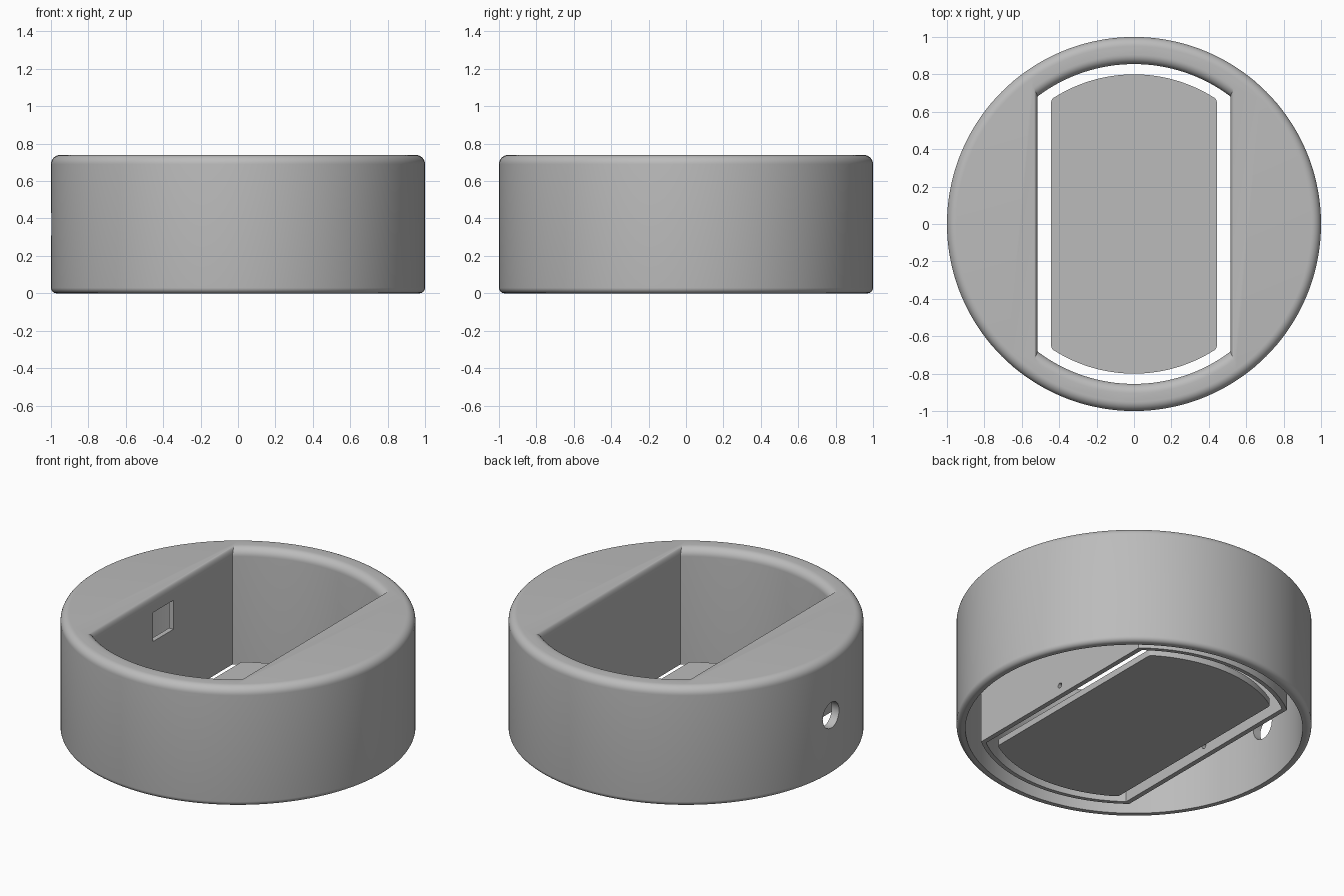
import bpy, bmesh, math

if "Cube" in bpy.data.objects:
    bpy.data.objects.remove(bpy.data.objects["Cube"])

grey = bpy.data.materials.new("plain grey")
grey.diffuse_color = (0.5, 0.5, 0.5, 1)
grey.use_nodes = True
grey.node_tree.nodes["Principled BSDF"].inputs["Base Color"].default_value = grey.diffuse_color


def finish(name, bm):
    bmesh.ops.recalc_face_normals(bm, faces=bm.faces)
    me = bpy.data.meshes.new(name)
    bm.to_mesh(me)
    bm.free()
    me.materials.append(grey)
    ob = bpy.data.objects.new(name, me)
    bpy.context.collection.objects.link(ob)
    return ob


def loft(name, loops):
    """Closed solid through stacked outlines with equal point counts."""
    bm = bmesh.new()
    rings = [[bm.verts.new(p) for p in loop] for loop in loops]
    n = len(rings[0])
    for a, b in zip(rings, rings[1:]):
        for i in range(n):
            j = (i + 1) % n
            bm.faces.new((a[i], a[j], b[j], b[i]))
    bm.faces.new(rings[0])
    bm.faces.new(rings[-1])
    return finish(name, bm)


def circle(r, z, n=144):
    return [(r * math.cos(2 * math.pi * i / n), r * math.sin(2 * math.pi * i / n), z)
            for i in range(n)]


def slot(hx, r, z, n=32):
    """Outline with straight sides at x = +-hx and arc ends of radius r."""
    a0 = math.acos(hx / r)
    half = [a0 + (math.pi - 2 * a0) * i / n for i in range(n + 1)]
    return [(r * math.cos(a + s), r * math.sin(a + s), z)
            for s in (0, math.pi) for a in half]


def box(name, x, y, z, sx, sy, sz):
    return loft(name, [[(x + i * sx, y + j * sy, z + k * sz)
                        for i, j in ((-1, -1), (1, -1), (1, 1), (-1, 1))] for k in (-1, 1)])


def tube_x(name, x0, x1, z, r, n):
    return loft(name, [[(x, y, z + h) for y, h, _ in circle(r, 0, n)] for x in (x0, x1)])


def combine(ob, tool, op):
    mod = ob.modifiers.new(op, 'BOOLEAN')
    mod.operation, mod.solver, mod.object = op, 'EXACT', tool
    bpy.context.view_layer.objects.active = ob
    bpy.ops.object.modifier_apply(modifier=mod.name)
    bpy.data.objects.remove(tool, do_unlink=True)


def smooth(ob):
    bpy.ops.object.select_all(action='DESELECT')
    ob.select_set(True)
    bpy.context.view_layer.objects.active = ob
    bpy.ops.object.shade_smooth_by_angle(angle=math.radians(30))


H = 0.74
quarter = [math.pi / 2 * i / 8 for i in range(9)]

# Round housing with rounded top and bottom edges, hollow below
loops = [circle(0.97 + 0.03 * math.sin(a), 0.03 - 0.03 * math.cos(a)) for a in quarter]
loops += [circle(0.95 + 0.05 * math.cos(a), H - 0.05 + 0.05 * math.sin(a)) for a in quarter]
housing = loft("housing", loops)
combine(housing, loft("cavity", [circle(0.95, -0.1), circle(0.95, 0.69)]), 'DIFFERENCE')

# Pocket wall hanging in the hollow, then the slot with a flared rim
combine(housing, loft("pocket", [slot(0.545, 0.88, 0.02), slot(0.545, 0.88, 0.715)]), 'UNION')
loops = [slot(0.515, 0.855, -0.1)]
for a in quarter:
    f = 1 - math.cos(a)
    loops.append(slot(0.515 + 0.02 * f, 0.855 + 0.05 * f, H - 0.05 + 0.05 * math.sin(a)))
loops.append(slot(0.535, 0.905, 0.9))
combine(housing, loft("slot_cut", loops), 'DIFFERENCE')

# Cable hole, square window and two pin holes
combine(housing, tube_x("cable_cut", -1.1, -0.8, 0.37, 0.08, 32), 'DIFFERENCE')
combine(housing, box("window_cut", -0.53, 0, 0.55, 0.06, 0.1, 0.09), 'DIFFERENCE')
for s in (-1, 1):
    combine(housing, tube_x("pin_cut", s * 0.45, s * 0.6, 0.08, 0.016, 16), 'DIFFERENCE')
smooth(housing)

# Loose floor plate with softened corners
plate = loft("floor_plate", [slot(0.443, 0.8, 0.02), slot(0.443, 0.8, 0.06)])
bm = bmesh.new()
bm.from_mesh(plate.data)
corners = [e for e in bm.edges if abs(e.verts[0].co.z - e.verts[1].co.z) > 0.03
           and abs(abs(e.verts[0].co.x) - 0.443) < 0.001]
bmesh.ops.bevel(bm, geom=corners, offset=0.015, segments=4, affect='EDGES', profile=0.5)
bm.to_mesh(plate.data)
bm.free()
smooth(plate)
